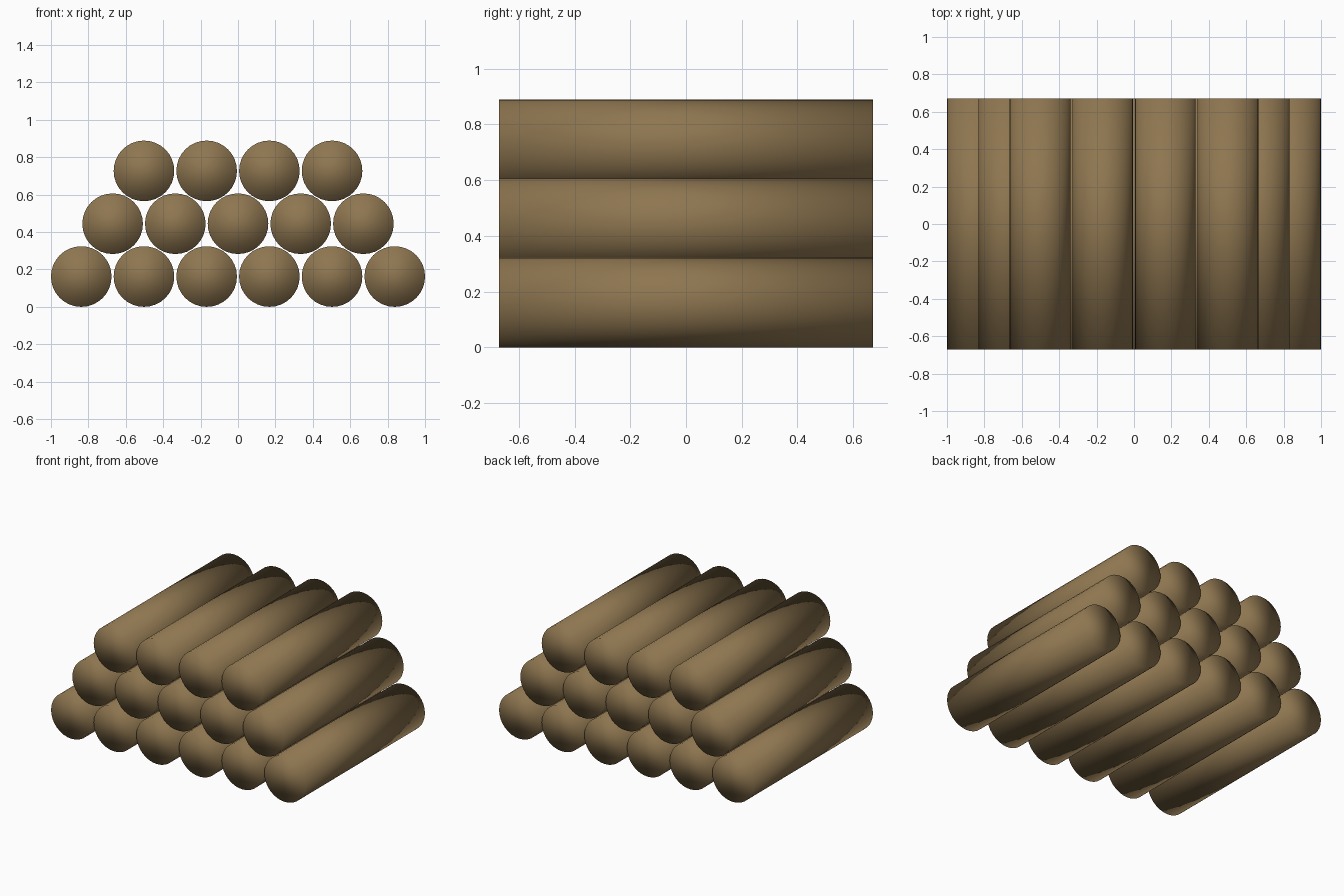
import bpy
import math

cube = bpy.data.objects.get("Cube")
if cube:
    bpy.data.objects.remove(cube, do_unlink=True)

RADIUS = 0.162
LENGTH = 1.34
SPACING = 0.3352
ROW_RISE = 0.2825

# Bark colour
bark = bpy.data.materials.new("bark_brown")
bark.use_nodes = True
colour = (0.27, 0.18, 0.08, 1)
bark.diffuse_color = colour
bsdf = bark.node_tree.nodes["Principled BSDF"]
bsdf.inputs["Base Color"].default_value = colour
bsdf.inputs["Roughness"].default_value = 0.9


def add_log(name, x, z):
    """One log lying along y, shaded softly over its ends."""
    bpy.ops.mesh.primitive_cylinder_add(
        vertices=32, radius=RADIUS, depth=LENGTH,
        location=(x, 0, z), rotation=(math.pi / 2, 0, 0))
    log = bpy.context.object
    log.name = name
    log.data.materials.append(bark)
    bpy.ops.object.shade_smooth()


# Three rows, each resting in the gaps of the row below
for row, count in enumerate((6, 5, 4)):
    for i in range(count):
        x = (i - (count - 1) / 2) * SPACING
        add_log(f"log_row{row + 1}_{i + 1}", x, RADIUS + row * ROW_RISE)
